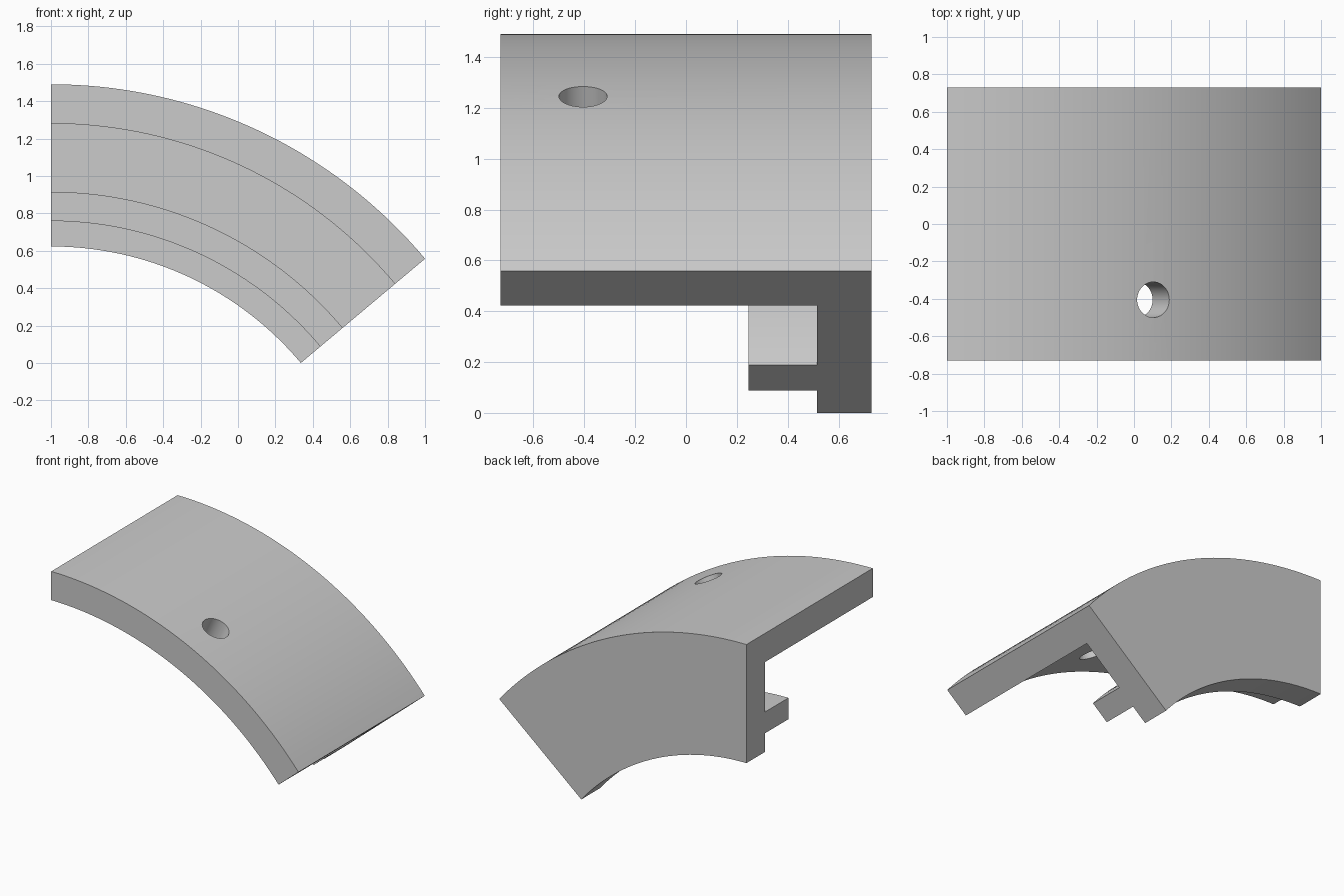
import bpy
import bmesh
import math
from mathutils import Matrix, Vector

cube = bpy.data.objects.get("Cube")
if cube:
    bpy.data.objects.remove(cube, do_unlink=True)

AXIS = Vector((-1, 0, -1.121))      # the sweep turns about a line along y
SWEEP = math.radians(50)
R_OUT, R_FLANGE, R_RIB_TOP, R_RIB_LOW, R_IN = 2.611, 2.401, 2.036, 1.88, 1.744
FRONT, RIB, WEB, BACK = -0.73, 0.245, 0.515, 0.73

grey = bpy.data.materials.new("plain_grey")
grey.use_nodes = True
colour = (0.6, 0.6, 0.6, 1)
grey.diffuse_color = colour
grey.node_tree.nodes["Principled BSDF"].inputs["Base Color"].default_value = colour


def make_object(name, bm):
    bmesh.ops.recalc_face_normals(bm, faces=bm.faces)
    mesh = bpy.data.meshes.new(name)
    bm.to_mesh(mesh)
    bm.free()
    mesh.materials.append(grey)
    obj = bpy.data.objects.new(name, mesh)
    bpy.context.collection.objects.link(obj)
    return obj


# Cross-section (y, radius): wide outer flange, back web, short inner rib
section = [(FRONT, R_OUT), (BACK, R_OUT), (BACK, R_IN), (WEB, R_IN),
           (WEB, R_RIB_LOW), (RIB, R_RIB_LOW), (RIB, R_RIB_TOP),
           (WEB, R_RIB_TOP), (WEB, R_FLANGE), (FRONT, R_FLANGE)]

# Sweep the section along the arc, closing both ends
bm = bmesh.new()
start = bm.faces.new([bm.verts.new(AXIS + Vector((0, y, r))) for y, r in section])
cap = start.copy()
bmesh.ops.spin(bm, geom=[cap], cent=AXIS, axis=(0, 1, 0), angle=SWEEP,
               steps=36, use_duplicate=False)
bmesh.ops.remove_doubles(bm, verts=bm.verts, dist=1e-5)
bracket = make_object("curved_bracket", bm)

# Radial bolt hole through the middle of the flange
bm = bmesh.new()
bmesh.ops.create_cone(bm, cap_ends=True, segments=40, radius1=0.095,
                      radius2=0.095, depth=0.6)
turn = Matrix.Rotation(SWEEP / 2, 4, "Y")
place = Matrix.Translation(AXIS) @ turn @ Matrix.Translation((0, -0.405, 2.5))
bmesh.ops.transform(bm, matrix=place, verts=bm.verts)
cutter = make_object("hole_cutter", bm)
cutter.hide_render = True

cut = bracket.modifiers.new("bolt_hole", "BOOLEAN")
cut.operation = "DIFFERENCE"
cut.solver = "EXACT"
cut.object = cutter

bpy.ops.object.select_all(action="DESELECT")
bracket.select_set(True)
bpy.context.view_layer.objects.active = bracket
bpy.ops.object.modifier_apply(modifier=cut.name)
bpy.data.objects.remove(cutter, do_unlink=True)
bpy.ops.object.shade_smooth_by_angle(angle=math.radians(30))
